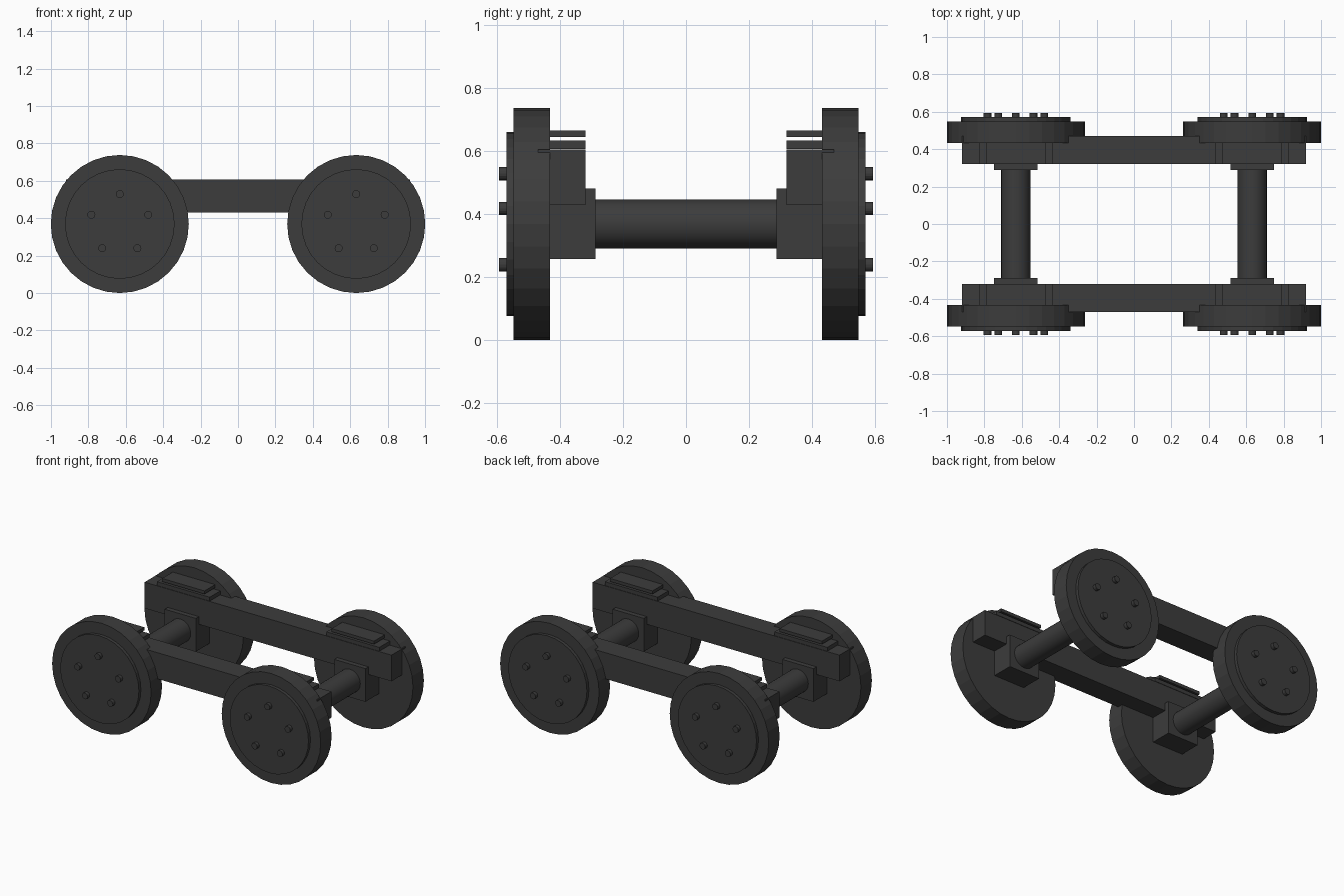
import bpy, math
from mathutils import Matrix

if "Cube" in bpy.data.objects:
    bpy.data.objects.remove(bpy.data.objects["Cube"])

iron = bpy.data.materials.new("dark_iron")
iron.diffuse_color = (0.045, 0.045, 0.045, 1)
iron.use_nodes = True
iron.node_tree.nodes["Principled BSDF"].inputs["Base Color"].default_value = iron.diffuse_color

WHEEL_X, WHEEL_Z, WHEEL_R = 0.632, 0.369, 0.369


def finish(name):
    ob = bpy.context.object
    ob.name = name
    ob.data.materials.append(iron)
    return ob


def box(name, x0, x1, y0, y1, z0, z1):
    bpy.ops.mesh.primitive_cube_add(size=1, location=((x0 + x1) / 2, (y0 + y1) / 2, (z0 + z1) / 2))
    ob = finish(name)
    ob.data.transform(Matrix.Diagonal((x1 - x0, abs(y1 - y0), z1 - z0, 1)))
    return ob


def disc(name, x, z, r, y0, y1, sides=32):
    bpy.ops.mesh.primitive_cylinder_add(vertices=sides, radius=r, depth=abs(y1 - y0),
                                        location=(x, (y0 + y1) / 2, z),
                                        rotation=(math.pi / 2, 0, 0))
    return finish(name)


for s, side in ((-1, "front"), (1, "back")):
    # long side beam
    box(f"side_beam_{side}", -0.92, 0.92, s * 0.32, s * 0.47, 0.43, 0.606)
    for e, end in ((-1, "left"), (1, "right")):
        x = e * WHEEL_X
        tag = f"{side}_{end}"
        # wheel with raised outer face
        disc(f"wheel_{tag}", x, WHEEL_Z, WHEEL_R, s * 0.433, s * 0.549)
        disc(f"wheel_face_{tag}", x, WHEEL_Z, 0.293, s * 0.54, s * 0.571)
        # ring of five bolts
        for i in range(5):
            a = math.pi / 2 + i * math.tau / 5
            disc(f"bolt_{tag}_{i}", x + 0.16 * math.cos(a), WHEEL_Z + 0.16 * math.sin(a),
                 0.021, s * 0.57, s * 0.594, 16)
        # axle box under the beam
        box(f"axle_box_{tag}", x - 0.116, x + 0.116, s * 0.288, s * 0.44, 0.258, 0.482)
        # stacked spring plates on top of the beam
        box(f"lower_plate_{tag}", x - 0.197, x + 0.197, s * 0.32, s * 0.465, 0.608, 0.634)
        box(f"upper_plate_{tag}", x - 0.158, x + 0.158, s * 0.32, s * 0.465, 0.645, 0.666)

# cross axles
for e, end in ((-1, "left"), (1, "right")):
    axle = disc(f"axle_{end}", e * WHEEL_X, WHEEL_Z, 0.078, -0.3, 0.3)
    bpy.ops.object.shade_smooth_by_angle(angle=math.radians(30))
